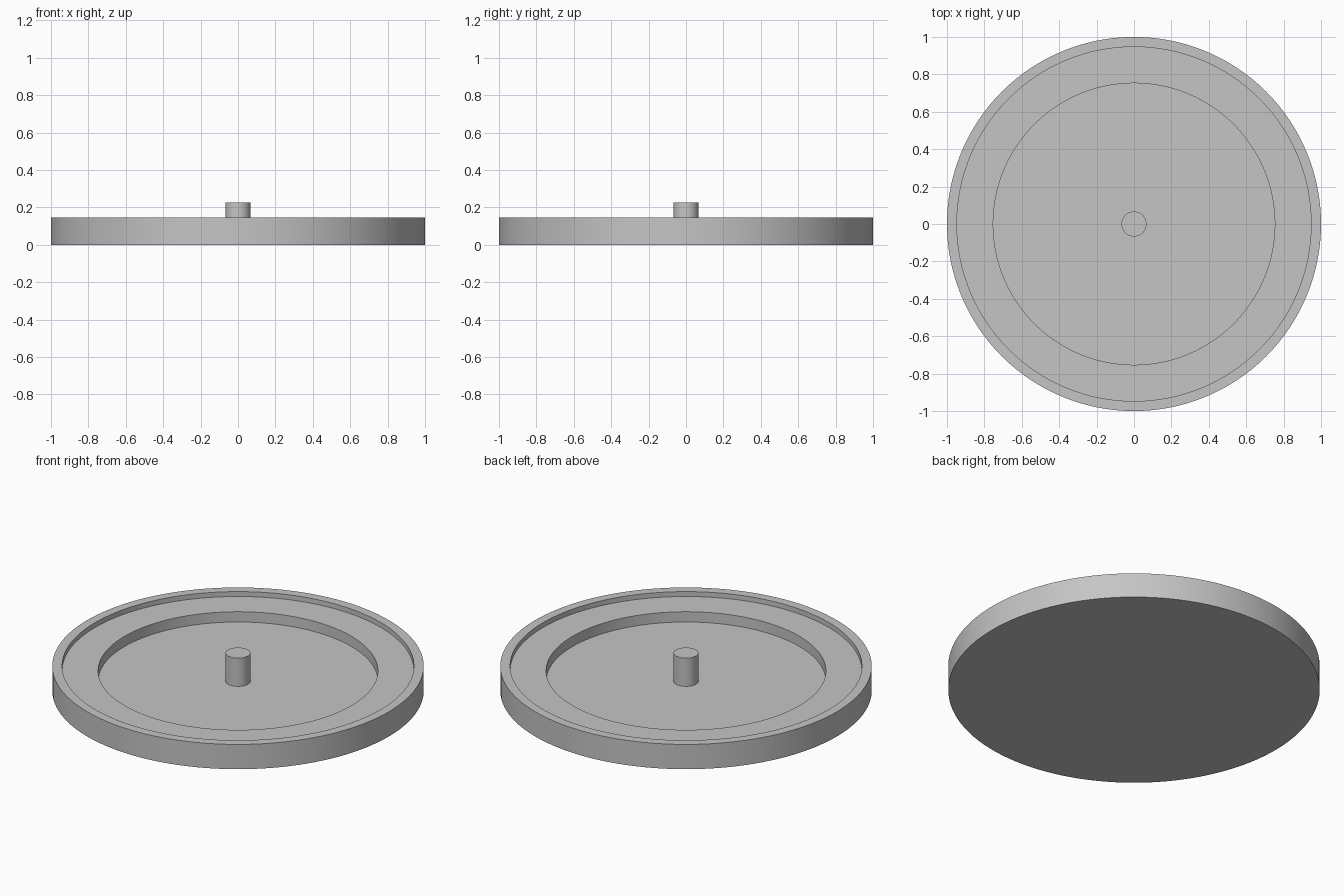
import bpy, bmesh, math

SEGMENTS = 128

default_cube = bpy.data.objects.get("Cube")
if default_cube:
    bpy.data.objects.remove(default_cube, do_unlink=True)

# Single grey material
grey = bpy.data.materials.new("plain_grey")
grey.use_nodes = True
colour = (0.56, 0.56, 0.56, 1)
grey.diffuse_color = colour
grey.node_tree.nodes["Principled BSDF"].inputs["Base Color"].default_value = colour


def lathe(name, profile):
    """Spin an (r, z) profile around z; both ends lie on the axis."""
    bm = bmesh.new()
    verts = [bm.verts.new((r, 0, z)) for r, z in profile]
    edges = [bm.edges.new(pair) for pair in zip(verts, verts[1:])]
    bmesh.ops.spin(bm, geom=verts + edges, cent=(0, 0, 0), axis=(0, 0, 1),
                   angle=math.tau, steps=SEGMENTS, use_duplicate=False)
    bmesh.ops.remove_doubles(bm, verts=bm.verts, dist=0.0005)
    bmesh.ops.recalc_face_normals(bm, faces=bm.faces)
    mesh = bpy.data.meshes.new(name)
    bm.to_mesh(mesh)
    bm.free()
    mesh.materials.append(grey)
    obj = bpy.data.objects.new(name, mesh)
    bpy.context.collection.objects.link(obj)
    bpy.ops.object.select_all(action="DESELECT")
    obj.select_set(True)
    bpy.context.view_layer.objects.active = obj
    bpy.ops.object.shade_smooth_by_angle(angle=math.radians(30))
    return obj


floor_z, ledge_z, rim_z, pin_z = 0.057, 0.118, 0.147, 0.225
well_r, lip_r, pin_r = 0.753, 0.947, 0.067

# Round tray: flat base, outer wall, thin lip, stepped ledge and sunken well
lathe("stepped_tray", [(0, 0), (1, 0), (1, rim_z), (lip_r, rim_z),
                       (lip_r, ledge_z), (well_r, ledge_z),
                       (well_r, floor_z), (0, floor_z)])

# Upright pin, seated slightly into the well floor
lathe("centre_pin", [(0, floor_z - 0.01), (pin_r, floor_z - 0.01),
                     (pin_r, pin_z), (0, pin_z)])
